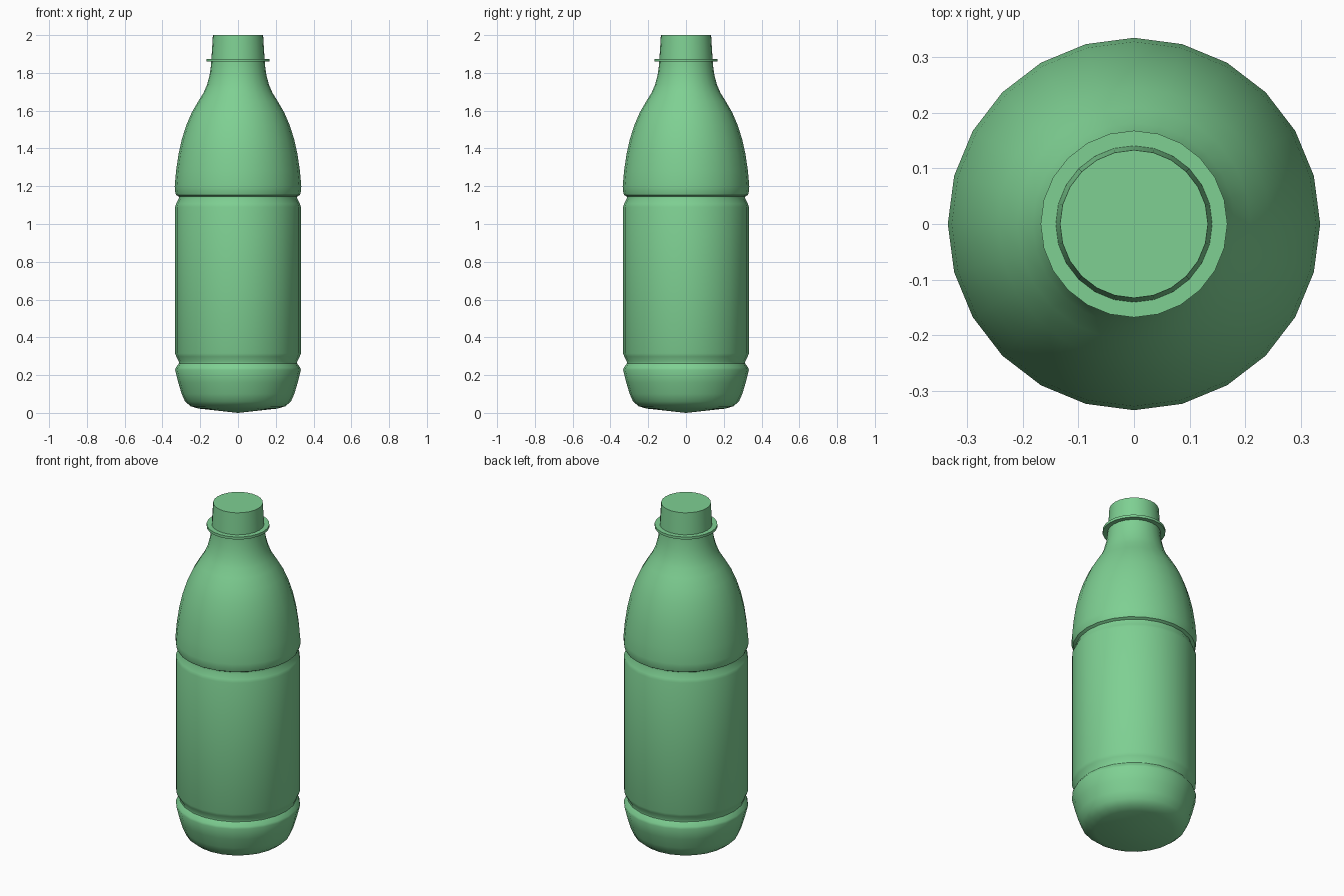
import bpy
import bmesh
from math import cos, sin, tau, radians

cube = bpy.data.objects.get("Cube")
if cube:
    bpy.data.objects.remove(cube, do_unlink=True)

SIDES = 24

green = bpy.data.materials.new("bottle_green")
green.use_nodes = True
colour = (0.21, 0.63, 0.29, 1)
green.diffuse_color = colour
green.node_tree.nodes["Principled BSDF"].inputs["Base Color"].default_value = colour


def lathe(name, profile, closed=False):
    """Spin (radius, height) points round z; a zero radius becomes a pole."""
    bm = bmesh.new()
    rings = []
    for r, z in profile:
        if r == 0:
            rings.append([bm.verts.new((0, 0, z))] * SIDES)
        else:
            rings.append([bm.verts.new((r * cos(tau * i / SIDES), r * sin(tau * i / SIDES), z))
                          for i in range(SIDES)])
    pairs = list(zip(rings, rings[1:]))
    if closed:
        pairs.append((rings[-1], rings[0]))
    for low, high in pairs:
        for i in range(SIDES):
            j = (i + 1) % SIDES
            corners = dict.fromkeys((low[i], low[j], high[j], high[i]))
            bm.faces.new(list(corners))
    bmesh.ops.recalc_face_normals(bm, faces=bm.faces)
    mesh = bpy.data.meshes.new(name)
    bm.to_mesh(mesh)
    bm.free()
    mesh.materials.append(green)
    obj = bpy.data.objects.new(name, mesh)
    bpy.context.collection.objects.link(obj)
    bpy.ops.object.select_all(action="DESELECT")
    obj.select_set(True)
    bpy.context.view_layer.objects.active = obj
    bpy.ops.object.shade_smooth_by_angle(angle=radians(35))
    return obj


# Base, grooved body, shoulder and neck as one outline
base = [(0, 0), (0.21, 0.023), (0.25, 0.035), (0.28, 0.06), (0.298, 0.10), (0.316, 0.16), (0.333, 0.228)]
lower_groove = [(0.329, 0.24), (0.313, 0.262), (0.313, 0.272), (0.327, 0.298), (0.333, 0.315)]
upper_groove = [(0.333, 1.09), (0.328, 1.107), (0.313, 1.135), (0.313, 1.145)]
shoulder = [(0.328, 1.153), (0.334, 1.175), (0.335, 1.20), (0.328, 1.28), (0.315, 1.37), (0.297, 1.45),
            (0.273, 1.525), (0.245, 1.59), (0.21, 1.65), (0.182, 1.695), (0.163, 1.74), (0.15, 1.79)]
neck = [(0.143, 1.84), (0.141, 1.87)]
lathe("bottle_body", base + lower_groove + upper_groove + shoulder + neck)

# Cap with a flat top
lathe("cap", [(0.141, 1.87), (0.133, 2.0), (0, 2.0)])

# Thin collar under the cap
lathe("neck_collar", [(0.138, 1.859), (0.168, 1.859), (0.168, 1.874), (0.138, 1.874)], closed=True)
